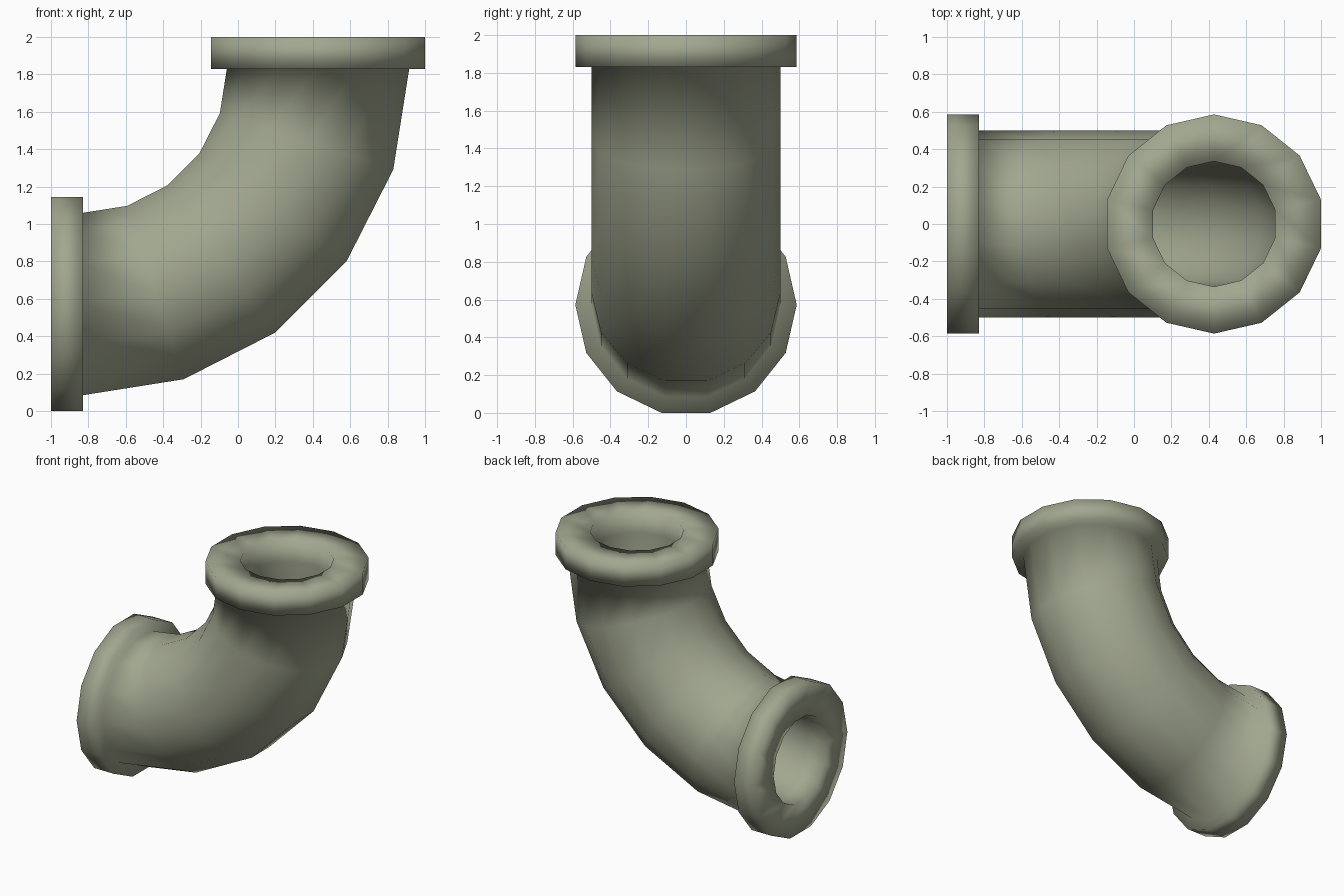
import bpy, bmesh
from math import sin, cos, pi

if "Cube" in bpy.data.objects:
    bpy.data.objects.remove(bpy.data.objects["Cube"])

SIDES, STEPS = 14, 5
CX, CZ, BEND = -0.83, 1.83, 1.258          # bend centre and radius
PIPE, FLANGE, BORE, THICK = 0.5, 0.586, 0.335, 0.17

bm = bmesh.new()


def ring(step, radius, push=0.0):
    """Ring of the pipe section at a bend step, pushed along the path."""
    a = -pi / 2 + step / STEPS * pi / 2
    verts = []
    for i in range(SIDES):
        t = 2 * pi * (i + 0.5) / SIDES
        t_r, t_y = radius * cos(t), radius * sin(t)
        x = CX + (BEND + t_r) * cos(a) - push * sin(a)
        z = CZ + (BEND + t_r) * sin(a) + push * cos(a)
        verts.append(bm.verts.new((x, t_y, z)))
    return verts


# outer wall, top flange, bore, left flange: one closed loop of rings
rings = [ring(s, PIPE) for s in range(STEPS + 1)]
rings += [ring(STEPS, FLANGE), ring(STEPS, FLANGE, THICK), ring(STEPS, BORE, THICK)]
rings += [ring(s, BORE) for s in range(STEPS, -1, -1)]
rings += [ring(0, BORE, -THICK), ring(0, FLANGE, -THICK), ring(0, FLANGE)]

for k, a in enumerate(rings):
    b = rings[(k + 1) % len(rings)]
    for i in range(SIDES):
        j = (i + 1) % SIDES
        bm.faces.new((a[i], a[j], b[j], b[i]))
bmesh.ops.recalc_face_normals(bm, faces=bm.faces)
for f in bm.faces:
    f.smooth = True

mesh = bpy.data.meshes.new("pipe_elbow")
bm.to_mesh(mesh)
bm.free()
elbow = bpy.data.objects.new("pipe_elbow", mesh)
bpy.context.collection.objects.link(elbow)

# dull olive grey paint
paint = bpy.data.materials.new("olive_grey")
paint.diffuse_color = (0.36, 0.386, 0.277, 1)
paint.use_nodes = True
paint.node_tree.nodes["Principled BSDF"].inputs["Base Color"].default_value = paint.diffuse_color
mesh.materials.append(paint)
